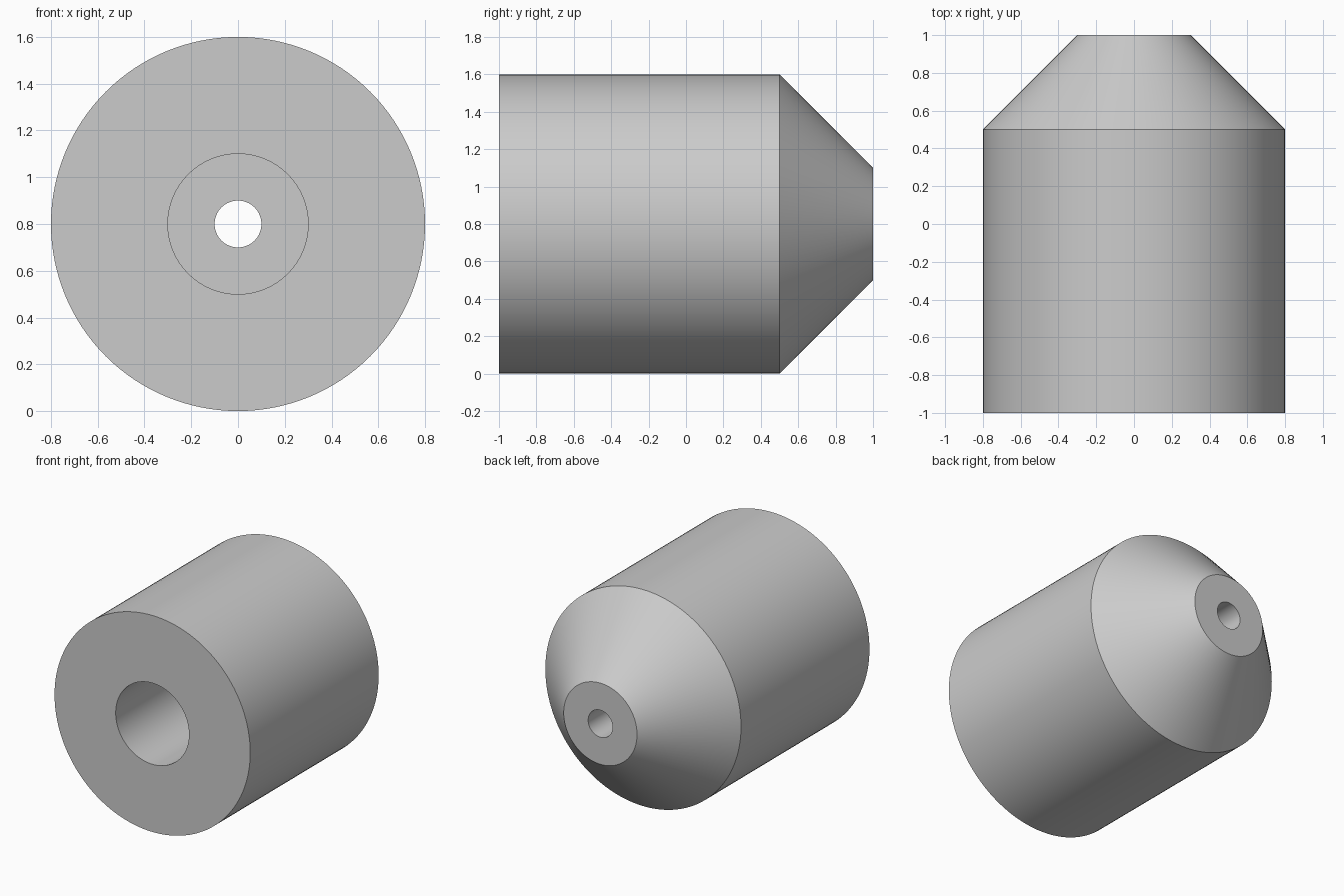
import bpy
import bmesh
import math
from mathutils import Matrix, Vector

cube = bpy.data.objects.get("Cube")
if cube:
    bpy.data.objects.remove(cube, do_unlink=True)

SEGMENTS = 128
AXIS_HEIGHT = 0.8

# Plain grey material
grey = bpy.data.materials.new("plain_grey")
grey.use_nodes = True
colour = (0.6, 0.6, 0.6, 1.0)
grey.diffuse_color = colour
grey.node_tree.nodes["Principled BSDF"].inputs["Base Color"].default_value = colour

# Closed wall section as (radius, y): outer wall, taper, narrow bore, wide bore
section = [
    (0.8, -1.0), (0.8, 0.5), (0.3, 1.0),
    (0.1, 1.0), (0.1, 0.5), (0.3, 0.5), (0.3, -1.0),
]

# Spin the section around the y axis
bm = bmesh.new()
verts = [bm.verts.new((r, y, 0)) for r, y in section]
edges = [bm.edges.new((v, verts[i - 1])) for i, v in enumerate(verts)]
bmesh.ops.spin(bm, geom=verts + edges, cent=(0, 0, 0), axis=(0, 1, 0),
               angle=math.tau, steps=SEGMENTS, use_merge=True)
bmesh.ops.remove_doubles(bm, verts=bm.verts, dist=0.0001)
bmesh.ops.recalc_face_normals(bm, faces=bm.faces)
bmesh.ops.transform(bm, matrix=Matrix.Translation(Vector((0, 0, AXIS_HEIGHT))),
                    verts=bm.verts)

mesh = bpy.data.meshes.new("tapered_sleeve")
bm.to_mesh(mesh)
bm.free()
mesh.materials.append(grey)

sleeve = bpy.data.objects.new("tapered_sleeve", mesh)
bpy.context.collection.objects.link(sleeve)

# Smooth round walls with crisp rims
bpy.ops.object.select_all(action="DESELECT")
sleeve.select_set(True)
bpy.context.view_layer.objects.active = sleeve
bpy.ops.object.shade_smooth_by_angle(angle=math.radians(30))
